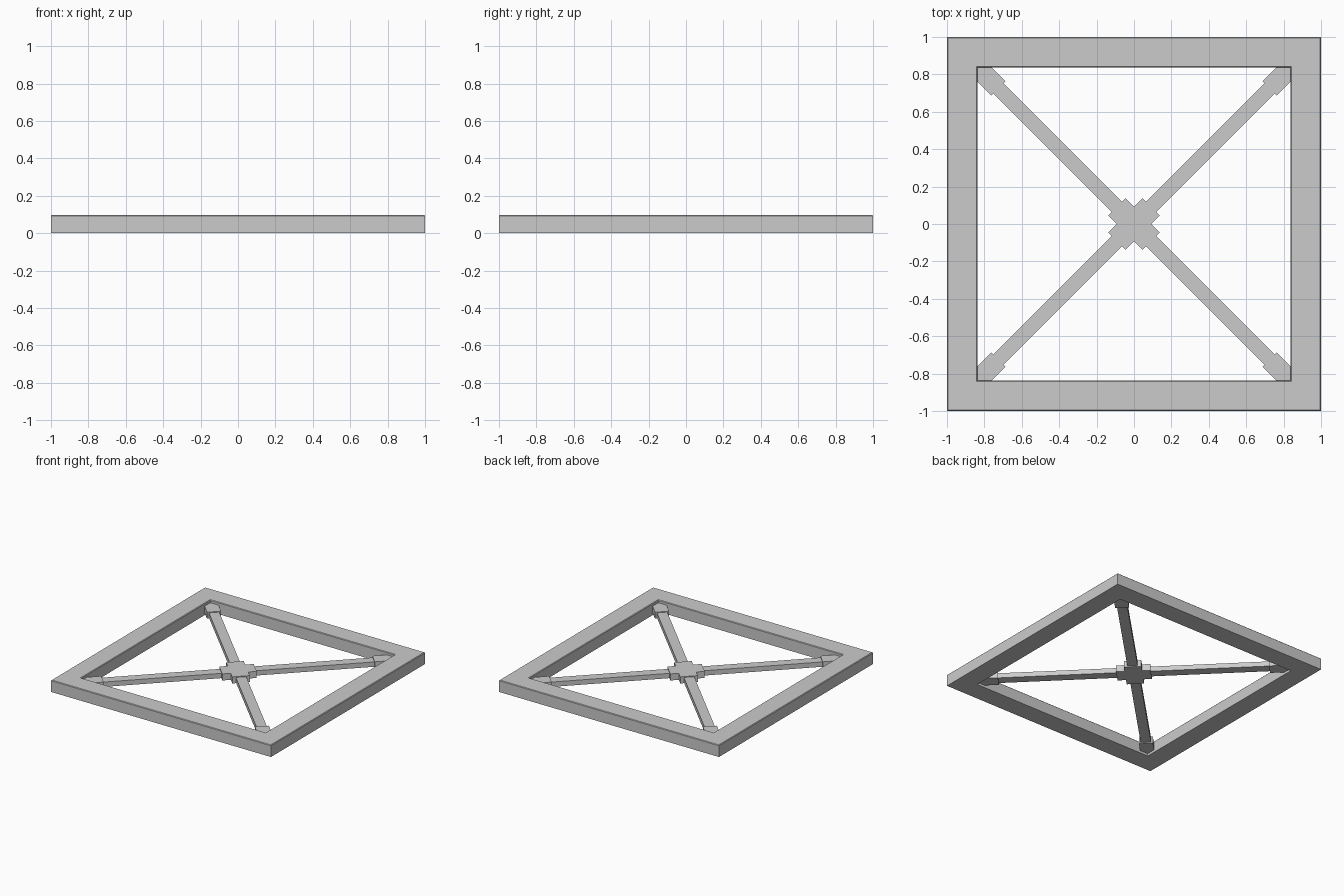
import bpy, bmesh, math
from mathutils import Matrix

if "Cube" in bpy.data.objects:
    bpy.data.objects.remove(bpy.data.objects["Cube"])

grey = bpy.data.materials.new("plain grey")
grey.use_nodes = True
colour = (0.6, 0.6, 0.6, 1)
grey.diffuse_color = colour
grey.node_tree.nodes["Principled BSDF"].inputs["Base Color"].default_value = colour


def finish(name, bm):
    bmesh.ops.recalc_face_normals(bm, faces=bm.faces)
    mesh = bpy.data.meshes.new(name)
    bm.to_mesh(mesh)
    bm.free()
    mesh.materials.append(grey)
    obj = bpy.data.objects.new(name, mesh)
    bpy.context.collection.objects.link(obj)
    return obj


def prism(name, outline, z0, z1, angle=0):
    """Extrude a flat outline between two heights, then turn it about z."""
    bm = bmesh.new()
    face = bm.faces.new([bm.verts.new((x, y, z0)) for x, y in outline])
    top = bmesh.ops.extrude_face_region(bm, geom=[face])["geom"]
    verts = [v for v in top if isinstance(v, bmesh.types.BMVert)]
    bmesh.ops.translate(bm, verts=verts, vec=(0, 0, z1 - z0))
    bm.transform(Matrix.Rotation(angle, 4, "Z"))
    return finish(name, bm)


# Square frame: a rail profile with eased top edges, mitred round four corners
OUT, IN, H, EASE = 1.0, 0.838, 0.097, 0.005
profile = [(OUT, 0), (OUT, H - EASE), (OUT - EASE, H),
           (IN + EASE, H), (IN, H - EASE), (IN, 0)]
bm = bmesh.new()
rings = [[bm.verts.new((r * sx, r * sy, z)) for r, z in profile]
         for sx, sy in ((1, 1), (-1, 1), (-1, -1), (1, -1))]
for i in range(4):
    a, b = rings[i], rings[(i + 1) % 4]
    for j in range(len(profile)):
        k = (j + 1) % len(profile)
        bm.faces.new((a[j], a[k], b[k], b[j]))
finish("frame", bm)

# Diagonal braces with pointed corner sockets
HUB, HW, BAR, SOCKET = 0.13, 0.066, 0.039, 0.053
tip = IN * math.sqrt(2)
for name, turn in (("back_left", 45), ("back_right", 135),
                   ("front_right", 225), ("front_left", 315)):
    angle = math.radians(turn)
    prism(name + "_brace", [(HUB, -BAR), (1.03, -BAR), (1.03, BAR), (HUB, BAR)],
          0.027, 0.067, angle)
    prism(name + "_socket",
          [(1.025, -SOCKET), (tip - SOCKET, -SOCKET), (tip, 0),
           (tip - SOCKET, SOCKET), (1.025, SOCKET)], 0.02, 0.074, angle)

# Cross-shaped centre hub
cross = []
for i in range(4):
    c, s = round(math.cos(i * math.pi / 2)), round(math.sin(i * math.pi / 2))
    for x, y in ((HUB, -HW), (HUB, HW), (HW, HW)):
        cross.append((x * c - y * s, x * s + y * c))
prism("centre_hub", cross, 0.02, 0.074, math.radians(45))
